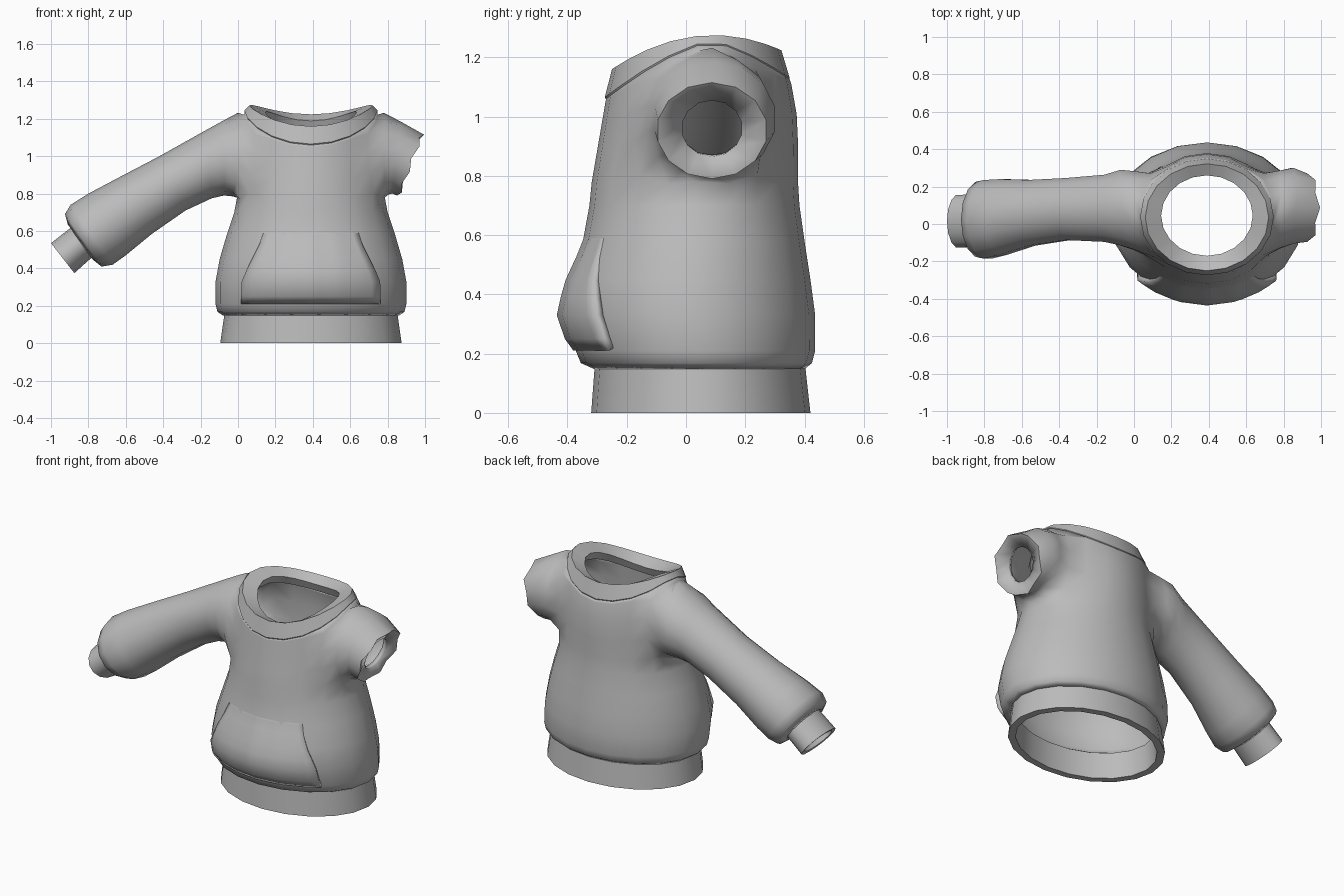
import bpy, bmesh, math
from mathutils import Vector

if "Cube" in bpy.data.objects:
    bpy.data.objects.remove(bpy.data.objects["Cube"])

N = 20      # sides of the torso
M = 14      # sides of the sleeves
CX = 0.39   # torso axis

cloth = bpy.data.materials.new("grey_cloth")
cloth.diffuse_color = (0.5, 0.5, 0.5, 1)
cloth.use_nodes = True
cloth.node_tree.nodes["Principled BSDF"].inputs["Base Color"].default_value = cloth.diffuse_color


def finish(name, bm, thickness=0, angle=45):
    bmesh.ops.recalc_face_normals(bm, faces=bm.faces)
    me = bpy.data.meshes.new(name)
    bm.to_mesh(me)
    bm.free()
    ob = bpy.data.objects.new(name, me)
    bpy.context.collection.objects.link(ob)
    me.materials.append(cloth)
    if thickness:
        mod = ob.modifiers.new("thickness", 'SOLIDIFY')
        mod.thickness, mod.offset = thickness, -1
    bpy.ops.object.select_all(action='DESELECT')
    ob.select_set(True)
    bpy.context.view_layer.objects.active = ob
    bpy.ops.object.shade_smooth_by_angle(angle=math.radians(angle))
    return ob


def bridge(bm, a, b):
    n = len(a)
    for i in range(n):
        j = (i + 1) % n
        bm.faces.new((a[i], a[j], b[j], b[i]))


def oval(hw, yf, yb, z):
    """Horizontal ring; z is a number or a function of sin(angle)."""
    pts = []
    for i in range(N):
        t = 2 * math.pi * i / N
        s = math.sin(t)
        pts.append(Vector((CX + hw * math.cos(t), (yf + yb) / 2 + (yb - yf) / 2 * s,
                           z(s) if callable(z) else z)))
    return pts


def section(top, bot, y0, y1):
    """Sleeve ring between a top and a bottom point (x, z)."""
    pts = []
    for j in range(M):
        p = 2 * math.pi * j / M
        k = (1 + math.cos(p)) / 2
        pts.append(Vector((bot[0] + (top[0] - bot[0]) * k,
                           (y0 + y1) / 2 + (y1 - y0) / 2 * math.sin(p),
                           bot[1] + (top[1] - bot[1]) * k)))
    return pts


def loft(name, rings, angle=45):
    """Closed band: the last ring joins the first."""
    bm = bmesh.new()
    vs = [[bm.verts.new(p) for p in r] for r in rings]
    for a, b in zip(vs, vs[1:] + vs[:1]):
        bridge(bm, a, b)
    return finish(name, bm, angle=angle)


def neck_z(s):
    d = (s - 0.15) / (1.15 if s < 0.15 else 0.85)
    return 1.25 - (0.19 if s < 0.15 else 0.125) * abs(d) ** 1.45


def lip_z(s):
    return 1.275 - 0.08 * (s - 0.2) ** 2


# Torso rings: height, half width, front y, back y
PROFILE = [(.148, .47, -.31, .40), (.168, .50, -.355, .425), (.21, .51, -.372, .436),
           (.33, .51, -.405, .436), (.45, .488, -.387, .42), (.58, .45, -.348, .40),
           (.70, .41, -.326, .383), (.78, .395, -.318, .378)]
rings = [oval(hw, yf, yb, z) for z, hw, yf, yb in PROFILE]
under, neck = rings[-1], oval(.355, -.27, .35, neck_z)
for t, bulge in ((.33, .010), (.66, .014), (.96, .004), (1, 0)):
    ring = [a.lerp(b, t) for a, b in zip(under, neck)]
    for p in ring:
        p.y += bulge if p.y > .2 else 0      # fuller upper back
    rings.append(ring)

# Body: torso with armholes, sleeves grown from the armhole loops
bm = bmesh.new()
R = [[bm.verts.new(p) for p in r] for r in rings]
for k in range(len(R) - 1):
    for i in range(N):
        d = min(abs(i + .5), abs(i + .5 - N / 2), abs(i + .5 - N))
        if 7 <= k < 10 and d < 2:
            continue
        j = (i + 1) % N
        bm.faces.new((R[k][i], R[k][j], R[k + 1][j], R[k + 1][i]))

HOLE = [(10, 0), (10, 1), (10, 2), (9, 2), (8, 2), (7, 2), (7, 1), (7, 0),
        (7, -1), (7, -2), (8, -2), (9, -2), (10, -2), (10, -1)]
long_sleeve = [((.0, 1.232), (-.025, .785), -.165, .33),
               ((-.07, 1.195), (-.075, .79), -.12, .295),
               ((-.17, 1.14), (-.14, .775), -.10, .268),
               ((-.42, 1.00), (-.28, .71), -.09, .25),
               ((-.63, .89), (-.46, .585), -.12, .24),
               ((-.80, .80), (-.60, .47), -.17, .245),
               ((-.895, .74), (-.67, .42), -.19, .24),
               ((-.925, .69), (-.73, .41), -.18, .23),
               ((-.91, .635), (-.78, .45), -.13, .17)]
short_sleeve = [((.78, 1.232), (.805, .795), -.155, .33),
                ((.87, 1.185), (.825, .80), -.11, .305),
                ((.985, 1.115), (.86, .79), -.10, .275),
                ((.93, 1.055), (.875, .865), -.015, .19)]
soft = []
for sections, col in ((long_sleeve, lambda d: N // 2 - d), (short_sleeve, lambda d: d % N)):
    prev = [R[k][col(d)] for k, d in HOLE]
    soft += [v for i, v in enumerate(prev) if i not in (0, 7)]
    soft += [R[k][col(d)] for k in (8, 9) for d in (-3, 3)]
    for n, sec in enumerate(sections):
        pts = section(*sec)
        if sections is short_sleeve and n == 2:      # ragged open end
            for j, p in enumerate(pts):
                p.x += (.01 if j % 2 == 0 else -.01)
        cur = [bm.verts.new(p) for p in pts]
        bridge(bm, prev, cur)
        if n == 0:
            soft += [v for i, v in enumerate(cur) if i not in (0, 7)]
        prev = cur
for _ in range(3):                                   # round off the armholes
    bmesh.ops.smooth_vert(bm, verts=soft, factor=.5,
                          use_axis_x=True, use_axis_y=True, use_axis_z=True)
finish("sweater_body", bm, thickness=.03, angle=62)

# Hem band
loft("hem_band", [oval(.462, -.308, .402, .16), oval(.485, -.32, .42, 0),
                  oval(.44, -.28, .378, 0), oval(.43, -.275, .365, .16)])

# Neck band
loft("collar", [oval(.345, -.258, .338, lambda s: neck_z(s) - .02),
                oval(.357, -.274, .350, lambda s: neck_z(s) + .005),
                oval(.330, -.250, .322, lip_z),
                oval(.245, -.17, .26, lambda s: lip_z(s) - .035),
                oval(.27, -.19, .28, lambda s: lip_z(s) - .085)], angle=35)

# Wrist cuff
loft("cuff", [section((-.885, .625), (-.78, .46), -.125, .16),
              section((-1.0, .535), (-.875, .375), -.13, .16),
              section((-.983, .518), (-.89, .398), -.105, .135),
              section((-.868, .605), (-.795, .485), -.10, .135)])


# Front pocket: a panel following the belly's facets, its top fading into the cloth
def facet(u):
    """Height of the unit N-sided outline at u, which runs from -1 to 1."""
    step = 2 * math.pi / N
    k = min(int(math.acos(u) / step), N // 2 - 1)
    c0, c1 = math.cos(k * step), math.cos((k + 1) * step)
    t = (c0 - u) / (c0 - c1)
    return math.sin(k * step) * (1 - t) + math.sin((k + 1) * step) * t


def belly_y(x, z):
    for a, b in zip(PROFILE, PROFILE[1:]):
        if a[0] <= z <= b[0]:
            t = (z - a[0]) / (b[0] - a[0])
            hw, yf, yb = (a[i] + (b[i] - a[i]) * t for i in (1, 2, 3))
            return (yf + yb) / 2 - (yb - yf) / 2 * facet(x / hw)


bm = bmesh.new()
grid = []
for z, w, off, edge in ((.21, .373, .008, .014), (.25, .373, .026, .010),
                        (.33, .37, .031, .006), (.39, .345, .027, .006),
                        (.45, .315, .019, .006), (.53, .275, .006, .004),
                        (.58, .258, .001, 0), (.62, .25, -.004, 0)):
    row = []
    for i in range(17):
        u = -1 + i / 8
        puff = off + (edge if abs(u) == 1 else 0)
        row.append(bm.verts.new((CX + u * w, belly_y(u * w, z) - puff, z)))
    grid.append(row)
for a, b in zip(grid, grid[1:]):
    for i in range(16):
        bm.faces.new((a[i], a[i + 1], b[i + 1], b[i]))
finish("front_pocket", bm, thickness=.03)
